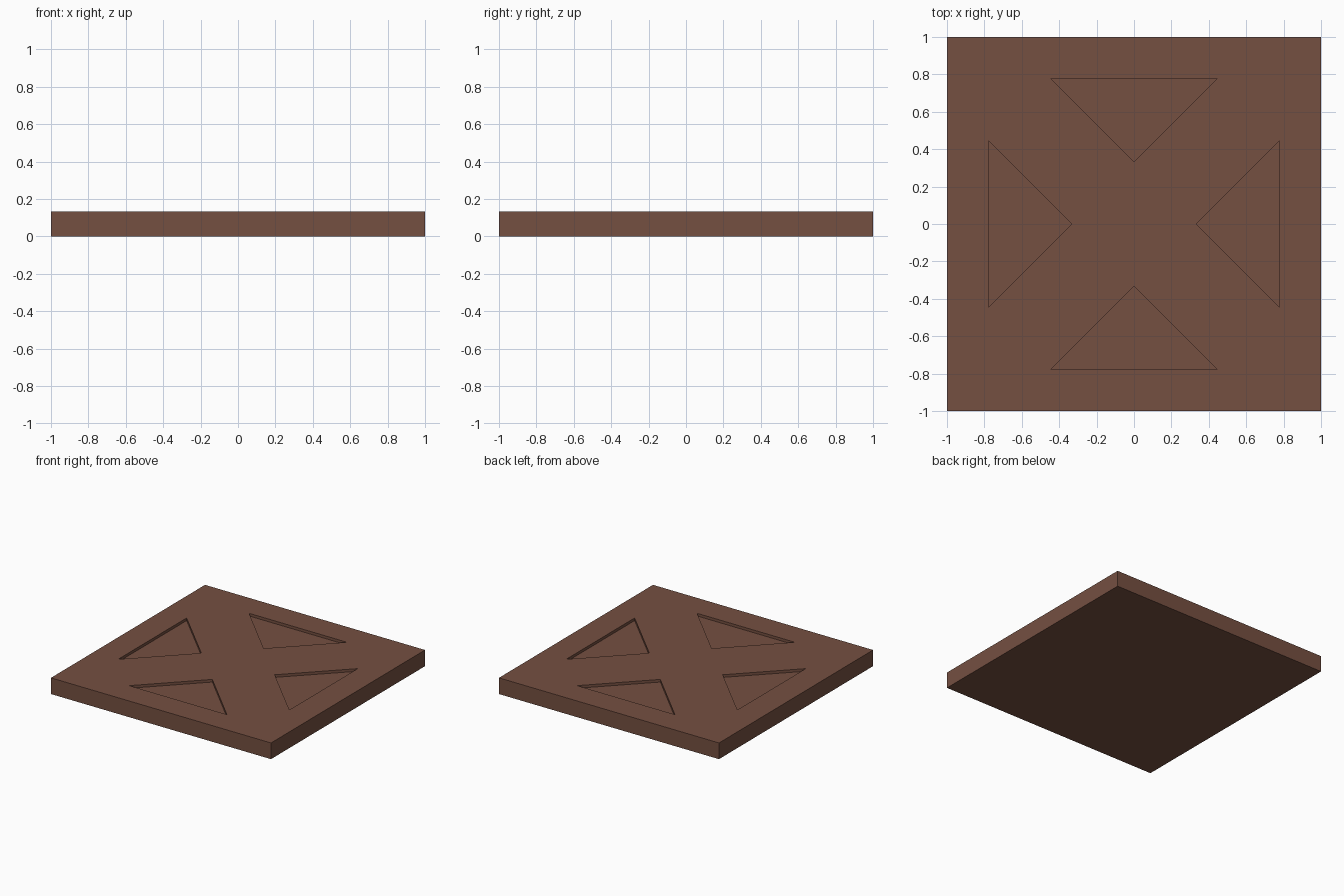
import bpy, bmesh, math
from mathutils import Matrix, Vector

if "Cube" in bpy.data.objects:
    bpy.data.objects.remove(bpy.data.objects["Cube"])

THICK, DEPTH = 0.133, 0.022

brown = bpy.data.materials.new("brown")
brown.diffuse_color = (0.178, 0.079, 0.053, 1)
brown.use_nodes = True
brown.node_tree.nodes["Principled BSDF"].inputs["Base Color"].default_value = brown.diffuse_color


def make_object(name, bm):
    bmesh.ops.recalc_face_normals(bm, faces=bm.faces)
    mesh = bpy.data.meshes.new(name)
    bm.to_mesh(mesh)
    bm.free()
    mesh.materials.append(brown)
    obj = bpy.data.objects.new(name, mesh)
    bpy.context.collection.objects.link(obj)
    return obj


# square slab standing on the ground
bm = bmesh.new()
bmesh.ops.create_cube(bm, size=1, matrix=Matrix.Translation((0, 0, THICK / 2))
                      @ Matrix.Diagonal((2, 2, THICK, 1)))
slab = make_object("slab", bm)

# four triangular prisms, points facing the centre
bm = bmesh.new()
profile = [(0.333, 0), (0.778, -0.444), (0.778, 0.444)]
for i in range(4):
    turn = Matrix.Rotation(i * math.pi / 2, 4, 'Z')
    face = bm.faces.new([bm.verts.new(turn @ Vector((x, y, THICK - DEPTH)))
                         for x, y in profile])
    ext = bmesh.ops.extrude_face_region(bm, geom=[face], use_keep_orig=True)
    top = [g for g in ext["geom"] if isinstance(g, bmesh.types.BMVert)]
    bmesh.ops.translate(bm, verts=top, vec=(0, 0, 0.1))
cutter = make_object("recess_cutter", bm)

# cut the shallow recesses, then drop the cutter
cut = slab.modifiers.new("recesses", 'BOOLEAN')
cut.operation = 'DIFFERENCE'
cut.solver = 'EXACT'
cut.object = cutter
bpy.context.view_layer.objects.active = slab
slab.select_set(True)
bpy.ops.object.modifier_apply(modifier=cut.name)
bpy.data.objects.remove(cutter)
